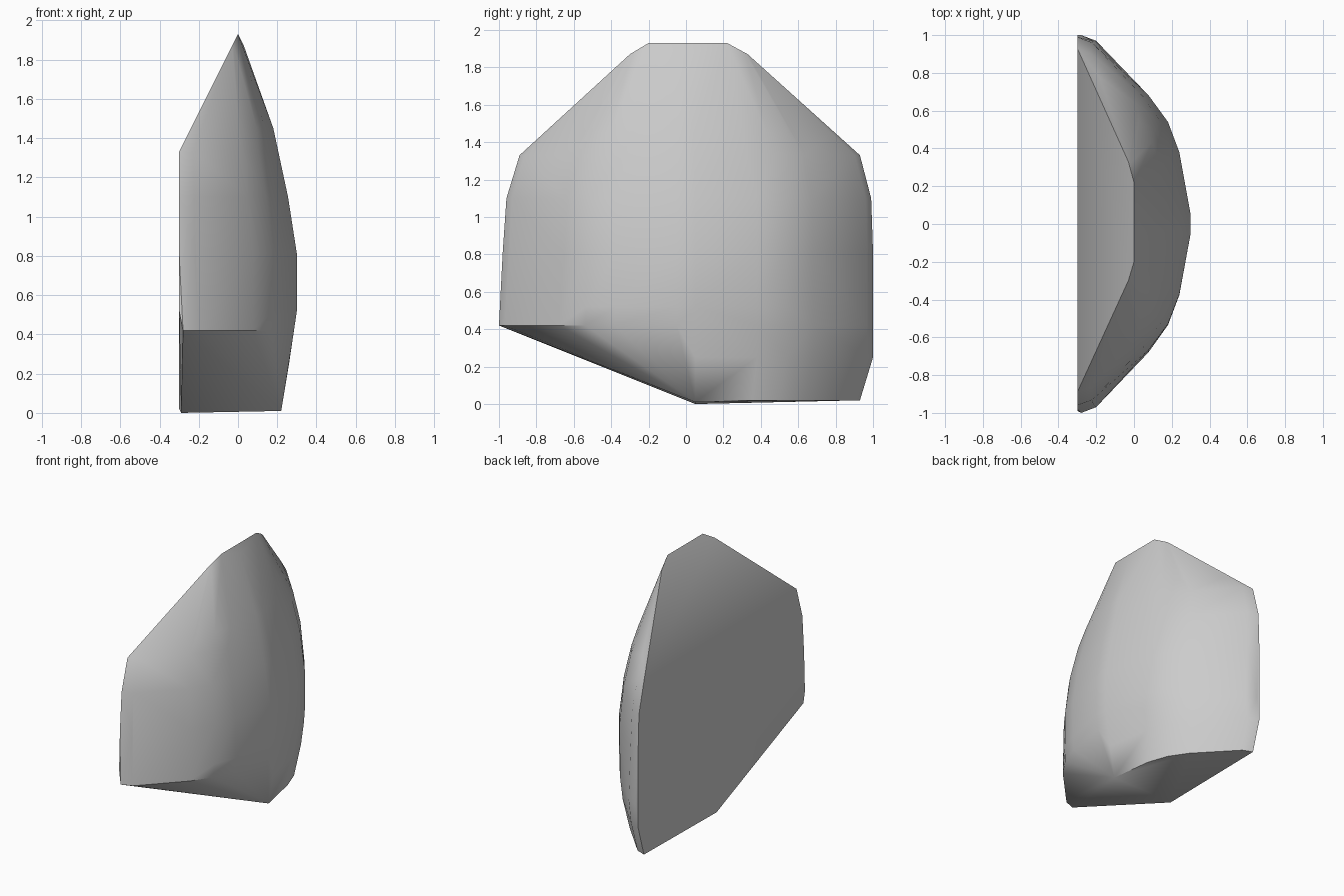
import bpy
import bmesh
import math

cube = bpy.data.objects.get("Cube")
if cube:
    bpy.data.objects.remove(cube, do_unlink=True)


def make_material(name, value):
    mat = bpy.data.materials.new(name)
    mat.use_nodes = True
    colour = (value, value, value, 1)
    mat.diffuse_color = colour
    shader = mat.node_tree.nodes["Principled BSDF"]
    shader.inputs["Base Color"].default_value = colour
    shader.inputs["Roughness"].default_value = 0.8
    return mat


# Half outline of the rock in plan: distance along, bulge
OUTLINE = [(0.05, 1), (0.38, 0.9), (0.54, 0.8), (0.68, 0.63), (0.97, 0.14), (1, 0)]

# Horizontal slices: height, front end, back end, wall x, bulge x
SLICES = [
    (1.93, -0.2, 0.22, 0, 0),
    (1.87, -0.3, 0.33, -0.03, 0.03),
    (1.45, -0.76, 0.8, -0.24, 0.18),
    (1.33, -0.89, 0.93, -0.3, 0.205),
    (1.1, -0.96, 0.99, -0.3, 0.255),
    (0.81, -0.98, 1, -0.3, 0.3),
    (0.52, -0.99, 1, -0.3, 0.3),
    (0.42, -1, 1, -0.28, 0.285),
    (0.25, -1, 1, -0.3, 0.26),
    (0.02, -1, 0.93, -0.3, 0.22),
]
UNDERCUT_HEIGHT = 0.4


def slice_points(height, front, back, wall, bulge):
    """Points of one slice; the low front is left out for the undercut."""
    points = []
    for along, out in OUTLINE:
        x = wall + (bulge - wall) * out
        points.append((x, back * along, height))
        if height > UNDERCUT_HEIGHT:
            points.append((x, front * along, height))
    return points


def build_rock(name, material):
    bm = bmesh.new()
    for row in SLICES:
        for point in slice_points(*row):
            bm.verts.new(point)
    # Lower corners where the undercut meets the base
    bm.verts.new((-0.29, 0.05, 0))
    bm.verts.new((0.22, 0.05, 0.01))

    # Wrap the slices in a skin and drop the unused points
    bmesh.ops.convex_hull(bm, input=bm.verts[:])
    loose = [v for v in bm.verts if not v.link_faces]
    bmesh.ops.delete(bm, geom=loose, context="VERTS")
    bmesh.ops.dissolve_limit(
        bm, angle_limit=math.radians(1), verts=bm.verts[:], edges=bm.edges[:]
    )
    bmesh.ops.recalc_face_normals(bm, faces=bm.faces[:])

    mesh = bpy.data.meshes.new(name)
    bm.to_mesh(mesh)
    bm.free()
    mesh.materials.append(material)
    obj = bpy.data.objects.new(name, mesh)
    bpy.context.collection.objects.link(obj)
    return obj


rock = build_rock("rock_slab", make_material("stone_grey", 0.6))

# Smooth the rounded side, keep the ridge and undercut crisp
bpy.ops.object.select_all(action="DESELECT")
rock.select_set(True)
bpy.context.view_layer.objects.active = rock
bpy.ops.object.shade_smooth_by_angle(angle=math.radians(32))
